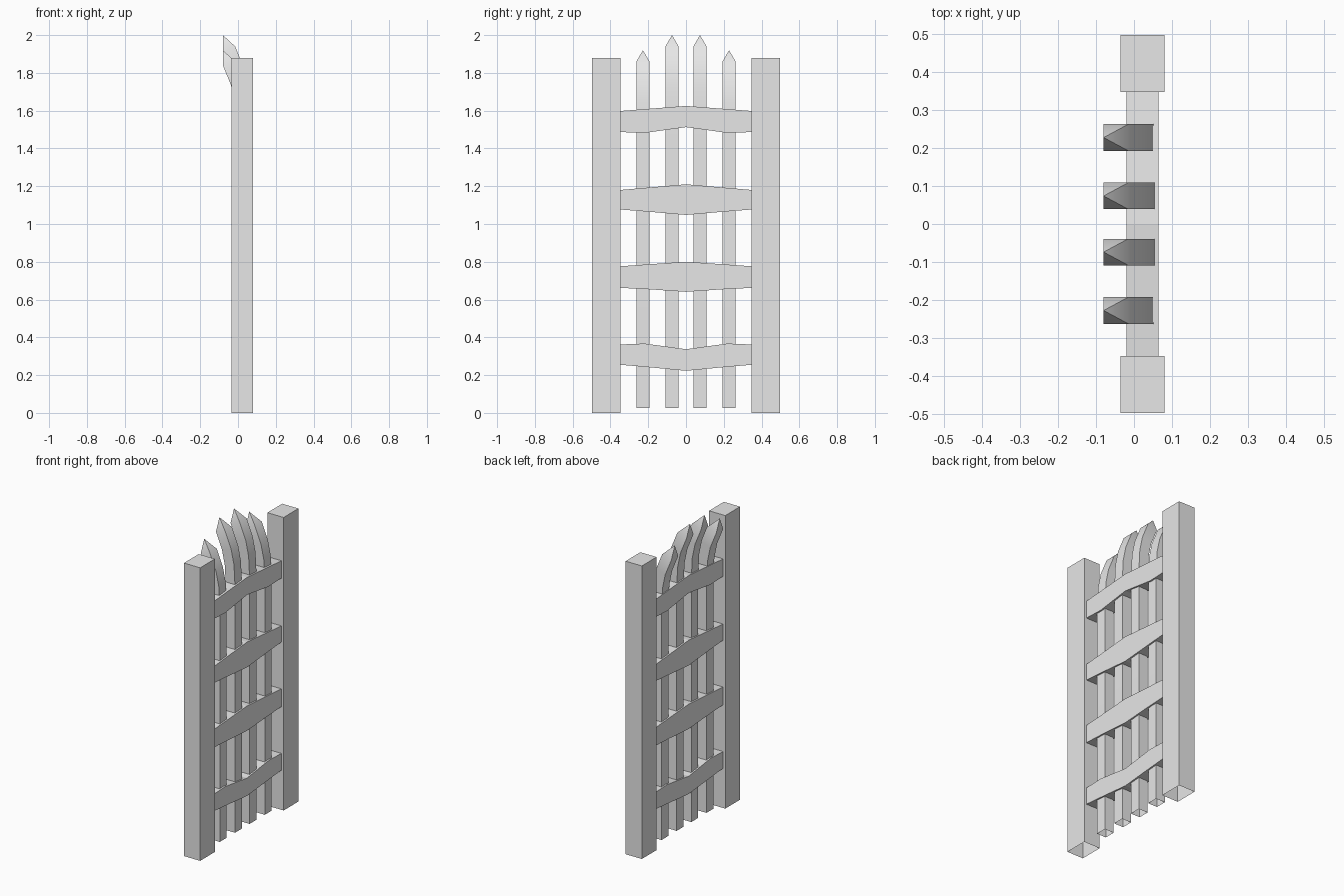
import bpy, bmesh

cube = bpy.data.objects.get("Cube")
if cube:
    bpy.data.objects.remove(cube, do_unlink=True)

gray = bpy.data.materials.new("plain_gray")
gray.use_nodes = True
gray.diffuse_color = (0.8, 0.8, 0.8, 1)
gray.node_tree.nodes["Principled BSDF"].inputs["Base Color"].default_value = (0.8, 0.8, 0.8, 1)


def finish(name, bm, smooth=False):
    bmesh.ops.recalc_face_normals(bm, faces=bm.faces)
    mesh = bpy.data.meshes.new(name)
    bm.to_mesh(mesh)
    bm.free()
    mesh.materials.append(gray)
    obj = bpy.data.objects.new(name, mesh)
    bpy.context.collection.objects.link(obj)
    if smooth:
        bpy.ops.object.select_all(action="DESELECT")
        obj.select_set(True)
        bpy.context.view_layer.objects.active = obj
        bpy.ops.object.shade_smooth_by_angle()


def bridge(bm, a, b):
    n = len(a)
    for i in range(n):
        bm.faces.new((a[i], a[(i + 1) % n], b[(i + 1) % n], b[i]))


# Square posts, open underneath
def post(name, y):
    bm = bmesh.new()
    rings = []
    for z in (0, 1.88):
        rings.append([bm.verts.new((px, y + py, z)) for px, py in
                      ((-0.035, -0.075), (0.08, -0.075), (0.08, 0.075), (-0.035, 0.075))])
    bridge(bm, *rings)
    bm.faces.new(rings[1])
    finish(name, bm)


# Pickets bend backward near the top and end in a sharp slanted point, open underneath
BEND = ((-0.34, 0), (-0.2, -0.007), (-0.105, -0.027), (0, -0.07))


def picket(name, y, shoulder):
    bm = bmesh.new()
    sections = [(0.025, 0, 0)] + [(shoulder + dz, dx, 0.02) for dz, dx in BEND]
    rings = []
    for z, dx, tilt in sections:
        back, front = -0.01 + dx, 0.055 + dx
        rings.append([bm.verts.new(p) for p in (
            (back, y - 0.035, z - tilt), (front, y - 0.035, z),
            (front, y + 0.035, z), (back, y + 0.035, z - tilt))])
    for a, b in zip(rings, rings[1:]):
        bridge(bm, a, b)
    tip = bm.verts.new((-0.08, y, shoulder + 0.06))
    top = rings[-1]
    for i in range(4):
        bm.faces.new((top[i], top[(i + 1) % 4], tip))
    finish(name, bm, smooth=True)


# Rails are mirrored outlines with a kink at the centre and between centre and post
def rail(name, tops, bottoms):
    bm = bmesh.new()
    ys = (-0.35, -0.22, 0, 0.22, 0.35)
    index = (0, 1, 2, 1, 0)
    rings = []
    for y, i in zip(ys, index):
        rings.append([bm.verts.new((x, y, z)) for x, z in (
            (-0.02, bottoms[i]), (0.065, bottoms[i]), (0.065, tops[i]), (-0.02, tops[i]))])
    for a, b in zip(rings, rings[1:]):
        bridge(bm, a, b)
    bm.faces.new(rings[0])
    bm.faces.new(rings[-1])
    finish(name, bm)


for side, s in (("near", -1), ("far", 1)):
    post(side + "_post", s * 0.423)
    picket(side + "_inner_picket", s * 0.074, 1.94)
    picket(side + "_outer_picket", s * 0.228, 1.86)

rail("top_rail", (1.598, 1.608, 1.625), (1.487, 1.482, 1.513))
rail("upper_rail", (1.18, 1.191, 1.21), (1.077, 1.067, 1.048))
rail("lower_rail", (0.776, 0.785, 0.8), (0.662, 0.656, 0.641))
rail("bottom_rail", (0.362, 0.367, 0.337), (0.255, 0.244, 0.223))
